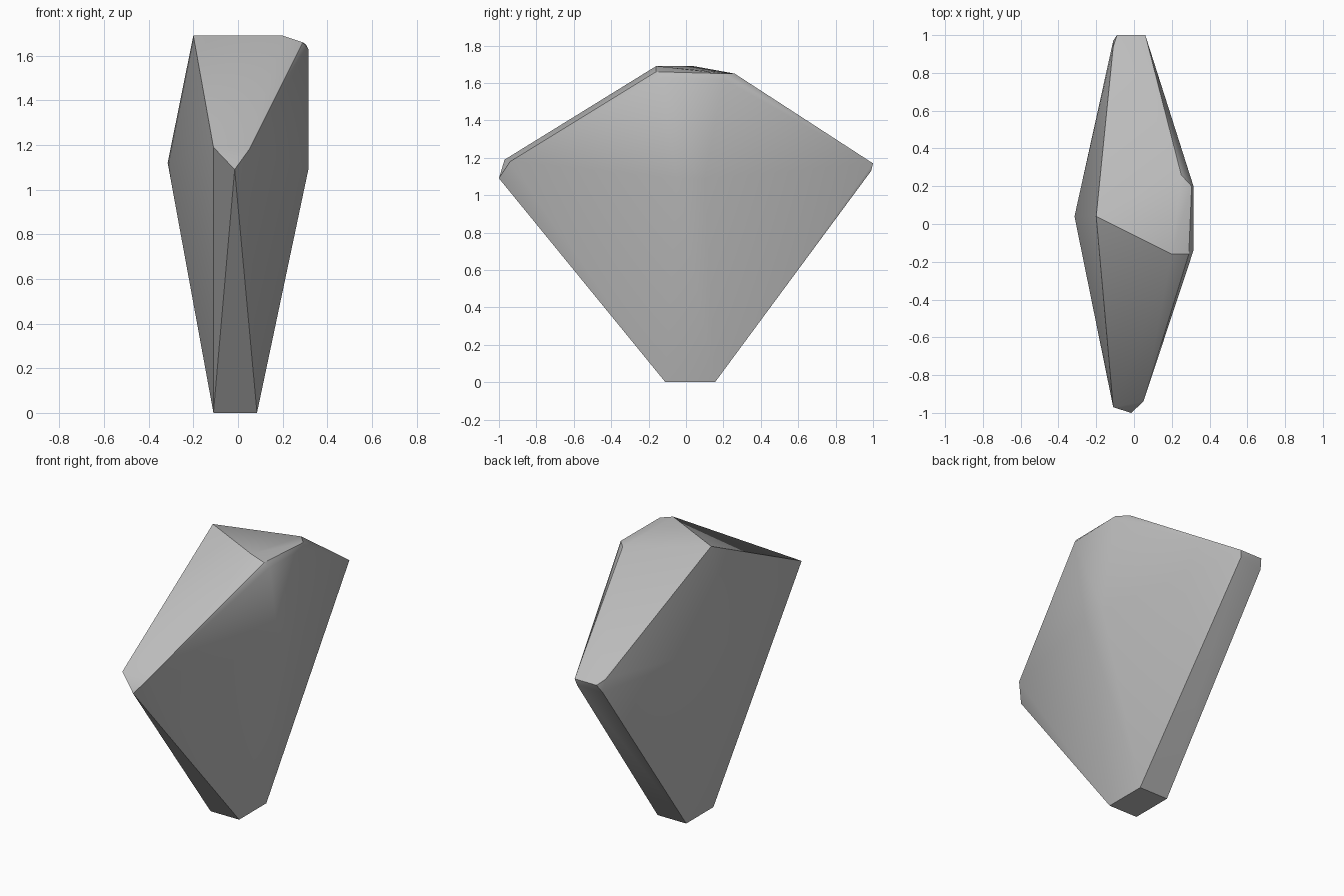
import bpy
import bmesh
import math

default = bpy.data.objects.get("Cube")
if default:
    bpy.data.objects.remove(default, do_unlink=True)

# Plain grey stone
stone = bpy.data.materials.new("grey_stone")
stone.use_nodes = True
grey = (0.5, 0.5, 0.5, 1)
stone.diffuse_color = grey
stone.node_tree.nodes["Principled BSDF"].inputs["Base Color"].default_value = grey

# Corner points of the faceted stone, grouped by region
foot = [(x, y, 0) for x in (-0.11, 0.085) for y in (-0.11, 0.155)]
front_tip = [(-0.015, -1, 1.09), (-0.11, -0.97, 1.19), (0.05, -0.94, 1.18)]
back_tip = [(-0.09, 1, 1.17), (0.06, 1, 1.17), (0.05, 0.99, 1.13),
            (-0.11, 0.94, 1.19), (-0.11, 0.97, 1.12)]
crown = [(-0.2, 0.04, 1.69), (0.2, -0.16, 1.69), (0.29, -0.16, 1.66),
         (0.25, 0.26, 1.65), (0.305, 0.2, 1.65)]
left_side = [(0.315, -0.14, 1.63), (0.315, 0.2, 1.62),
             (0.315, -0.05, 1.09), (0.315, 0.1, 1.09)]
right_side = [(-0.315, 0.04, 1.12)]

# Wrap a convex skin around the corners
bm = bmesh.new()
for point in foot + front_tip + back_tip + crown + left_side + right_side:
    bm.verts.new(point)
bmesh.ops.convex_hull(bm, input=bm.verts[:])
loose = [v for v in bm.verts if not v.link_faces]
bmesh.ops.delete(bm, geom=loose, context='VERTS')
bmesh.ops.dissolve_limit(bm, angle_limit=math.radians(1),
                         verts=bm.verts[:], edges=bm.edges[:])
bmesh.ops.recalc_face_normals(bm, faces=bm.faces[:])
mesh = bpy.data.meshes.new("stone")
bm.to_mesh(mesh)
bm.free()

rock = bpy.data.objects.new("stone", mesh)
mesh.materials.append(stone)
bpy.context.collection.objects.link(rock)
bpy.ops.object.select_all(action='DESELECT')
rock.select_set(True)
bpy.context.view_layer.objects.active = rock
bpy.ops.object.shade_smooth_by_angle(angle=math.radians(30))
